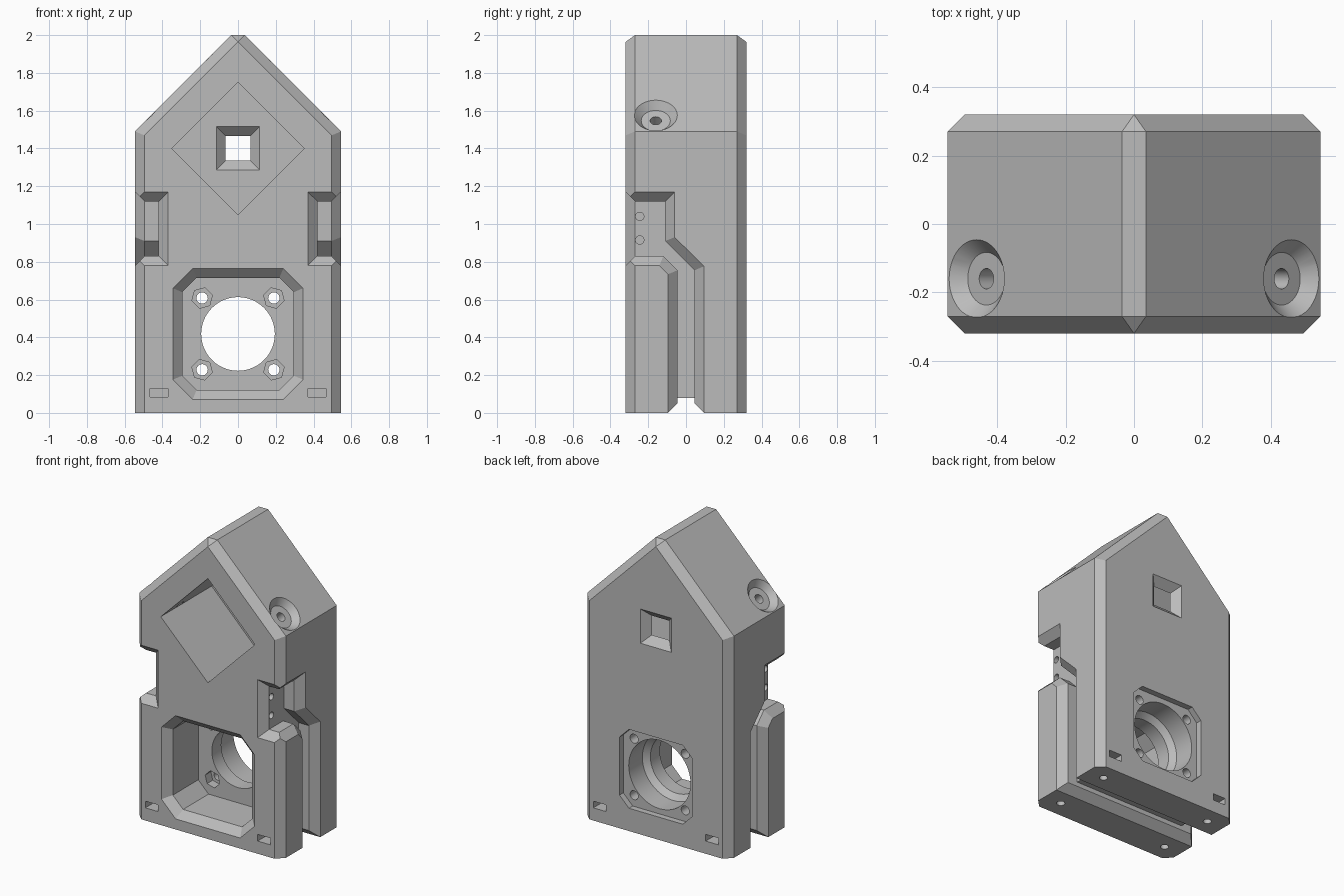
import bpy, bmesh, math
from mathutils import Vector, Matrix

if "Cube" in bpy.data.objects:
    bpy.data.objects.remove(bpy.data.objects["Cube"])

grey = bpy.data.materials.new("light grey")
grey.use_nodes = True
COLOUR = (0.5, 0.5, 0.5, 1)
grey.diffuse_color = COLOUR
grey.node_tree.nodes["Principled BSDF"].inputs["Base Color"].default_value = COLOUR


def make(name, bm):
    bmesh.ops.recalc_face_normals(bm, faces=bm.faces)
    mesh = bpy.data.meshes.new(name)
    bm.to_mesh(mesh)
    bm.free()
    mesh.materials.append(grey)
    obj = bpy.data.objects.new(name, mesh)
    bpy.context.collection.objects.link(obj)
    return obj


AXES = {
    "x": lambda u, v, d: Vector((d, u, v)),
    "y": lambda u, v, d: Vector((u, d, v)),
    "z": lambda u, v, d: Vector((u, v, d)),
}
cutters = []


def cut(name, axis, sections, matrix=None):
    """Closed loft through (depth, outline) sections, kept as a cutter."""
    bm = bmesh.new()
    rings = [[bm.verts.new(AXES[axis](u, v, d)) for u, v in pts] for d, pts in sections]
    n = len(rings[0])
    for a, b in zip(rings, rings[1:]):
        for i in range(n):
            bm.faces.new((a[i], a[(i + 1) % n], b[(i + 1) % n], b[i]))
    bm.faces.new(rings[0])
    bm.faces.new(rings[-1])
    if matrix:
        bm.transform(matrix)
    obj = make(name, bm)
    obj.hide_render = True
    cutters.append(obj)


def circle(u, v, r, n=48, turn=0.0):
    return [(u + r * math.cos(turn + math.tau * i / n),
             v + r * math.sin(turn + math.tau * i / n)) for i in range(n)]


def rect(u0, u1, v0, v1):
    return [(u0, v0), (u1, v0), (u1, v1), (u0, v1)]


def octagon(v, hu, hv, c):
    quarter = [(hu, hv - c), (hu - c, hv)]
    pts = quarter + [(-a, b) for a, b in reversed(quarter)]
    return [(a, v + b) for a, b in pts + [(-a, -b) for a, b in pts]]


# House-shaped body with bevelled front, back and ridge
W, D, EAVE, BEV = 0.545, 0.32, 1.49, 0.05
body_bm = bmesh.new()
for sy in (-1, 1):
    for sx in (-1, 1):
        for x, z in ((W, 0), (W, EAVE), (0.035, 2)):
            body_bm.verts.new((sx * x, sy * (D - BEV), z))
        for x, z in ((W - BEV, 0), (W - BEV, 1.469)):
            body_bm.verts.new((sx * x, sy * D, z))
    body_bm.verts.new((0, sy * D, 1.964))
bmesh.ops.convex_hull(body_bm, input=body_bm.verts)
bmesh.ops.dissolve_limit(body_bm, angle_limit=0.01, verts=body_bm.verts, edges=body_bm.edges)
body = make("house_body", body_bm)

# Deep diamond pocket and flared square window behind it
cut("diamond_pocket", "y", [(d, circle(0, 1.4, 0.35, 4)) for d in (-0.5, 0.22)])


def window(h):
    return rect(-h, h, 1.4 - h, 1.4 + h)


cut("window", "y", [(0.21, window(0.125)), (0.27, window(0.065)), (0.33, window(0.125))])

# Front pocket, shallow back recess and stepped bore
CZ = 0.418
cut("front_pocket", "y", [(-0.37, octagon(CZ, 0.395, 0.397, 0.134)),
                          (-0.27, octagon(CZ, 0.295, 0.297, 0.076)),
                          (0.0, octagon(CZ, 0.295, 0.297, 0.076))])
cut("back_recess", "y", [(d, octagon(CZ, 0.27, 0.265, 0.07)) for d in (0.28, 0.4)])
cut("bore", "y", [(-0.05, circle(0, CZ, 0.195)), (0.1, circle(0, CZ, 0.195)),
                  (0.135, circle(0, CZ, 0.23)), (0.35, circle(0, CZ, 0.23))])

# Bottom channel across the full width
cut("bottom_channel", "x", [(d, [(-0.045, 0.08), (-0.045, 0.05), (-0.145, -0.05),
                                 (0.145, -0.05), (0.045, 0.05), (0.045, 0.08)])
                            for d in (-0.7, 0.7)])

# Side channel outlines: narrow core and bevelled mouth
core = [(-0.5, 1.12), (-0.11, 1.12), (-0.11, 0.91), (0.045, 0.755),
        (0.045, -0.1), (-0.045, -0.1), (-0.045, 0.755), (-0.12, 0.83), (-0.5, 0.83)]
mouth = [(-0.5, 1.17), (-0.06, 1.17), (-0.06, 0.93), (0.095, 0.776),
         (0.095, -0.1), (-0.095, -0.1), (-0.095, 0.734), (-0.141, 0.78), (-0.5, 0.78)]

for s in (-1, 1):
    cut("side_channel", "x", [(s * 0.42, core), (s * 0.495, core),
                              (s * W, mouth), (s * 0.7, mouth)])
    # Flared opening of the channel on the front
    cut("channel_front_flare", "y", [(d, rect(s * (0.42 - f), s * 0.7, 0.83 - f, 1.12 + f))
                                     for d, f in ((-0.37, 0.1), (-0.27, 0))])
    # Pin holes in the channel floor
    for z in (0.915, 1.04):
        cut("pin_hole", "x", [(s * d, circle(-0.245, z, 0.022, 24)) for d in (0.3, 0.45)])
    # Countersunk screw holes in the roof slopes
    place = Matrix.Translation((s * 0.46, -0.16, 1.575)) @ Matrix.Rotation(s * math.pi / 4, 4, "Y")
    cut("roof_countersink", "z", [(-0.04, circle(0, 0, 0.077)), (0, circle(0, 0, 0.114)),
                                  (0.04, circle(0, 0, 0.151))], place)
    cut("roof_screw_hole", "z", [(d, circle(0, 0, 0.03, 24)) for d in (-0.25, 0)], place)
    # Corner screw holes with hexagonal nut seats
    for t in (-1, 1):
        u, v = s * 0.19, CZ + t * 0.19
        cut("corner_screw_hole", "y", [(d, circle(u, v, 0.03, 24)) for d in (-0.05, 0.35)])
        cut("hex_seat", "y", [(d, circle(u, v, 0.056, 6, math.atan2(t, s))) for d in (-0.05, 0.06)])
        # Nut slots near the base and the holes below them
        cut("nut_slot", "y", [(t * d, rect(s * 0.37, s * 0.465, 0.085, 0.13)) for d in (0.16, 0.4)])
        cut("base_hole", "z", [(d, circle(s * 0.418, t * 0.205, 0.026, 24)) for d in (-0.1, 0.16)])

# Carve everything out of the body
bpy.context.view_layer.objects.active = body
body.select_set(True)
for c in cutters:
    mod = body.modifiers.new(c.name, "BOOLEAN")
    mod.operation = "DIFFERENCE"
    mod.solver = "EXACT"
    mod.object = c
    bpy.ops.object.modifier_apply(modifier=mod.name)
for c in cutters:
    bpy.data.objects.remove(c)
bpy.ops.object.select_all(action="DESELECT")
body.select_set(True)
bpy.ops.object.shade_smooth_by_angle(angle=math.radians(25))
